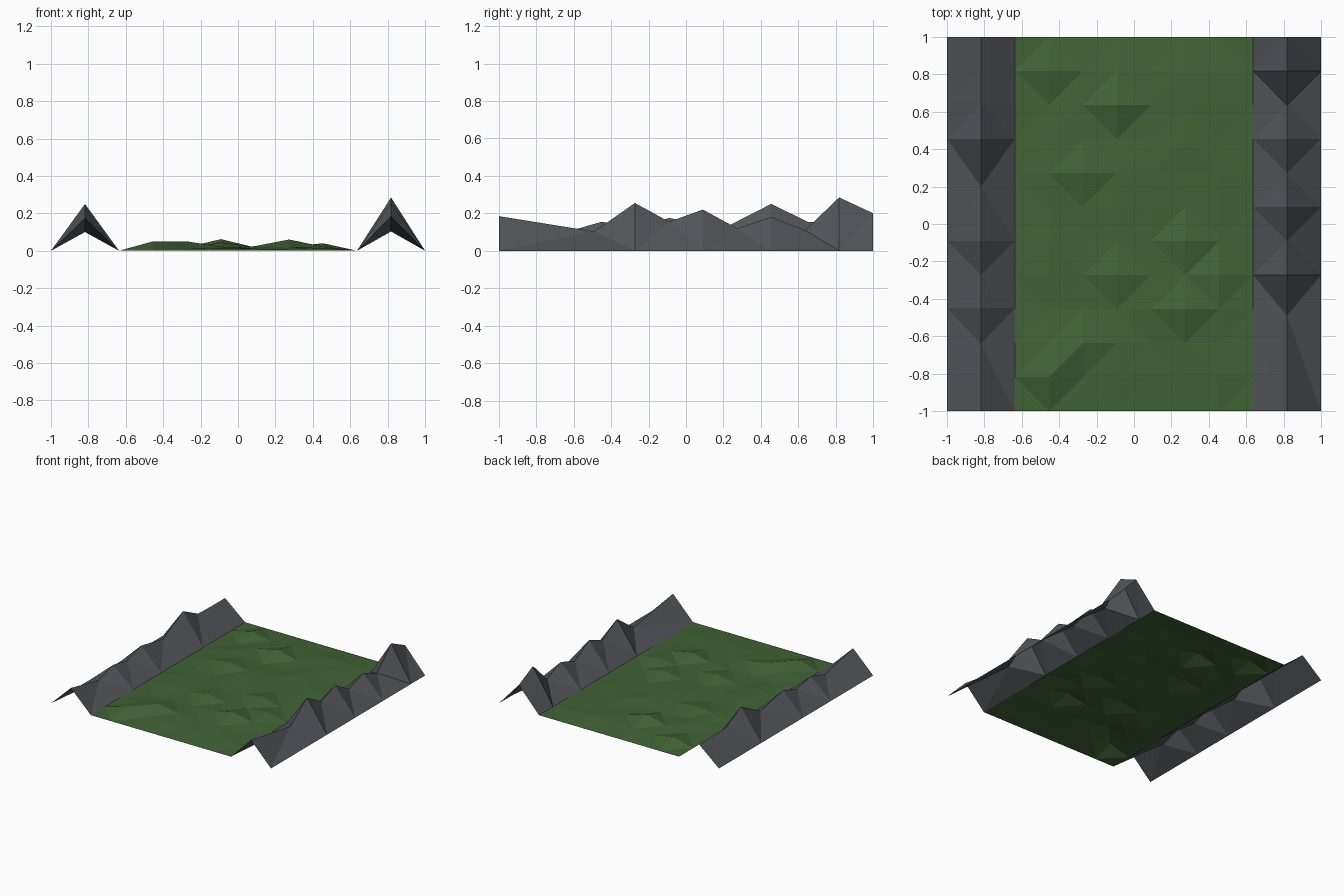
import bpy, bmesh, random

if "Cube" in bpy.data.objects:
    bpy.data.objects.remove(bpy.data.objects["Cube"])

random.seed(4)
STEP = 2 / 11          # terrain grid spacing
EDGE = 1 - 2 * STEP    # where the field meets the ridges
CREST = 1 - STEP       # ridge centre line


def material(name, rgb):
    m = bpy.data.materials.new(name)
    m.diffuse_color = (*rgb, 1)
    m.use_nodes = True
    m.node_tree.nodes["Principled BSDF"].inputs["Base Color"].default_value = m.diffuse_color
    return m


rock = material("slate rock", (0.085, 0.09, 0.102))
grass = material("field green", (0.052, 0.125, 0.037))


def sheet(name, rows, mat):
    """Flat-shaded triangulated sheet lofted through equal rows of points."""
    bm = bmesh.new()
    grid = [[bm.verts.new(p) for p in row] for row in rows]
    for a, b in zip(grid, grid[1:]):
        for i in range(len(a) - 1):
            bm.faces.new((a[i], a[i + 1], b[i + 1], b[i]))
    bmesh.ops.triangulate(bm, faces=bm.faces[:])
    mesh = bpy.data.meshes.new(name)
    bm.to_mesh(mesh)
    bm.free()
    mesh.materials.append(mat)
    ob = bpy.data.objects.new(name, mesh)
    bpy.context.collection.objects.link(ob)


# Mountain ridges: open tents following a crest of (y, height)
left = [(-1, .175), (-.64, .10), (-.45, .155), (-.27, .12), (-.09, .175),
        (.2, .12), (.455, .25), (.65, .155), (.82, .15), (1, .15)]
right = [(-1, .185), (-.49, .103), (-.273, .255), (-.09, .155), (.09, .22),
         (.273, .12), (.455, .18), (.636, .11), (.818, .285), (1, .20)]
for name, crest, side in (("left_ridge", left, -1), ("right_ridge", right, 1)):
    rows = []
    for y, z in crest:
        row = [(side * EDGE, y, 0), (side * CREST, y, z), (side, y, 0)]
        rows.append(row if side > 0 else row[::-1])
    sheet(name, rows, rock)

# Field: level border, gently uneven interior with a few low mounds
mounds = {(3, 10): .045, (4, 7): .045, (5, 9): .062, (7, 5): .05, (7, 3): .06,
          (4, 2): .05, (3, 1): .05, (8, 4): .04, (5, 4): .045}
rows = []
for j in range(12):
    row = []
    for i in range(2, 10):
        inner = 2 < i < 9 and 0 < j < 11
        z = mounds.get((i, j), random.uniform(.008, .026)) if inner else 0
        row.append((-1 + i * STEP, -1 + j * STEP, z))
    rows.append(row)
sheet("field", rows, grass)
